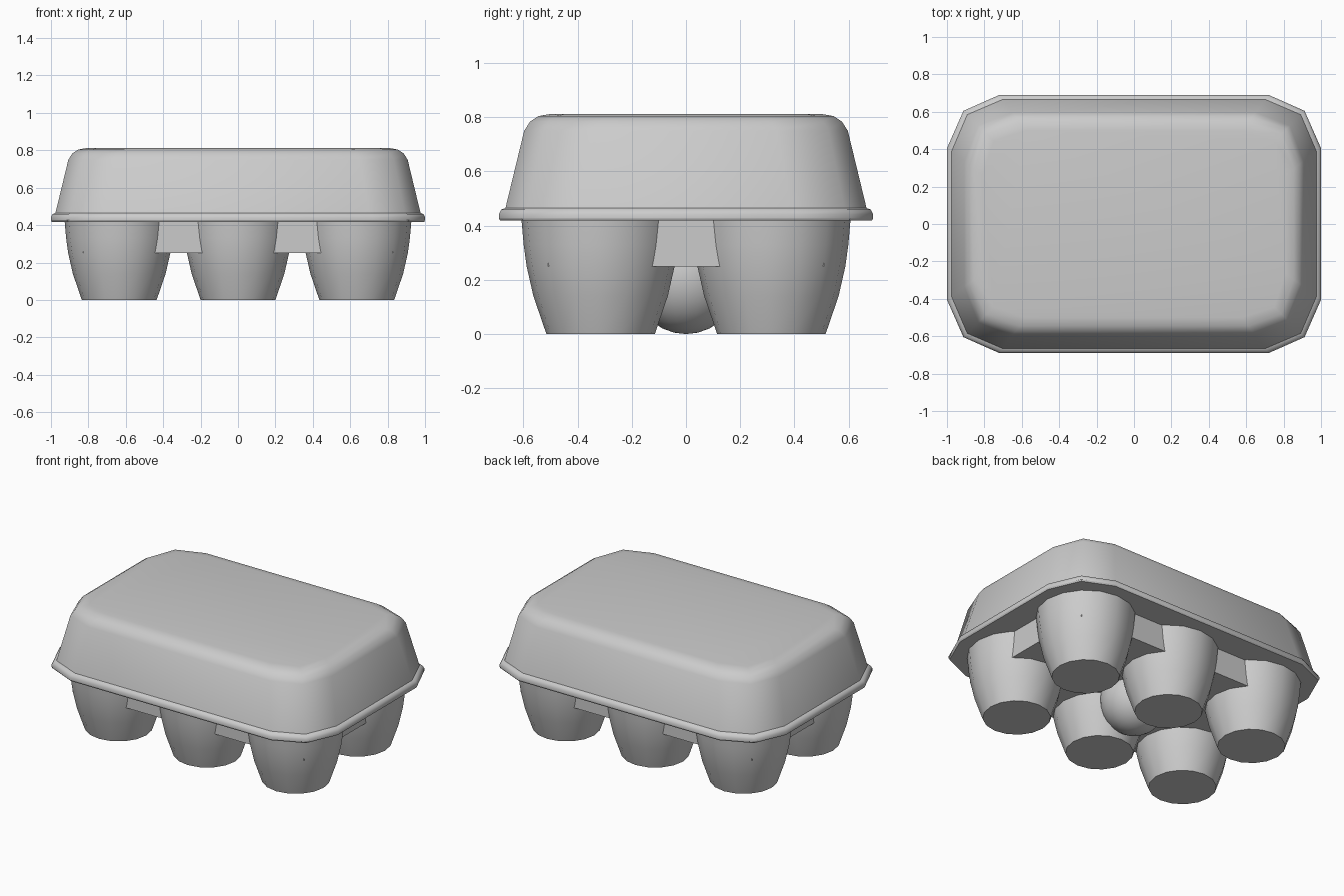
import bpy, bmesh, math

if "Cube" in bpy.data.objects:
    bpy.data.objects.remove(bpy.data.objects["Cube"])


def make_object(name, bm, angle=35):
    bmesh.ops.recalc_face_normals(bm, faces=bm.faces)
    mesh = bpy.data.meshes.new(name)
    bm.to_mesh(mesh)
    bm.free()
    ob = bpy.data.objects.new(name, mesh)
    bpy.context.collection.objects.link(ob)
    bpy.ops.object.select_all(action='DESELECT')
    ob.select_set(True)
    bpy.context.view_layer.objects.active = ob
    bpy.ops.object.shade_smooth_by_angle(angle=math.radians(angle))
    return ob


def loft(name, rings, angle=35):
    bm = bmesh.new()
    loops = [[bm.verts.new(p) for p in ring] for ring in rings]
    n = len(loops[0])
    for a, b in zip(loops, loops[1:]):
        for i in range(n):
            j = (i + 1) % n
            bm.faces.new((a[i], a[j], b[j], b[i]))
    bm.faces.new(loops[0])
    bm.faces.new(loops[-1])
    return make_object(name, bm, angle)


def outline(inset, z):
    # Rectangle with two-step chamfered corners, 12 points
    k = inset * 0.75
    q = [(1.0 - inset, 0.405 - k), (0.912 - inset * 0.85, 0.605 - inset * 0.85),
         (0.72 - k, 0.69 - inset)]
    pts = q + [(-x, y) for x, y in reversed(q)]
    pts += [(-x, -y) for x, y in pts]
    return [(x, y, z) for x, y in pts]


# Lid with flared rim and rounded top edge
loft("lid", [outline(d, z) for d, z in
             [(0, 0.427), (0, 0.442), (0.008, 0.459), (0.024, 0.465),
              (0.093, 0.75), (0.115, 0.784), (0.145, 0.804), (0.19, 0.812)]], 50)

# Tray rim just below the lid
loft("tray_rim", [outline(0.004, 0.418), outline(0, 0.427)])

# Connecting web between the cups
loft("tray_web", [[(x, y, z) for x, y in
                   [(0.83, 0.51), (-0.83, 0.51), (-0.83, -0.51), (0.83, -0.51)]]
                  for z in (0.25, 0.42)])

# Six tapered egg cups
SIDES = 16
profile = [(0.2, 0), (0.248, 0.14), (0.273, 0.25), (0.284, 0.33), (0.292, 0.422)]
for row, cy in (("front", -0.315), ("back", 0.315)):
    for col, cx in (("left", -0.635), ("middle", 0), ("right", 0.635)):
        rings = [[(cx + r * math.cos(2 * math.pi * i / SIDES),
                   cy + r * math.sin(2 * math.pi * i / SIDES), z)
                  for i in range(SIDES)] for r, z in profile]
        loft(f"cup_{row}_{col}", rings, 40)

# Rounded central support between the cups
bm = bmesh.new()
bmesh.ops.create_uvsphere(bm, u_segments=24, v_segments=14, radius=1)
bmesh.ops.scale(bm, vec=(0.2, 0.2, 0.21), verts=bm.verts)
bmesh.ops.translate(bm, vec=(0, 0, 0.21), verts=bm.verts)
make_object("centre_support", bm)
